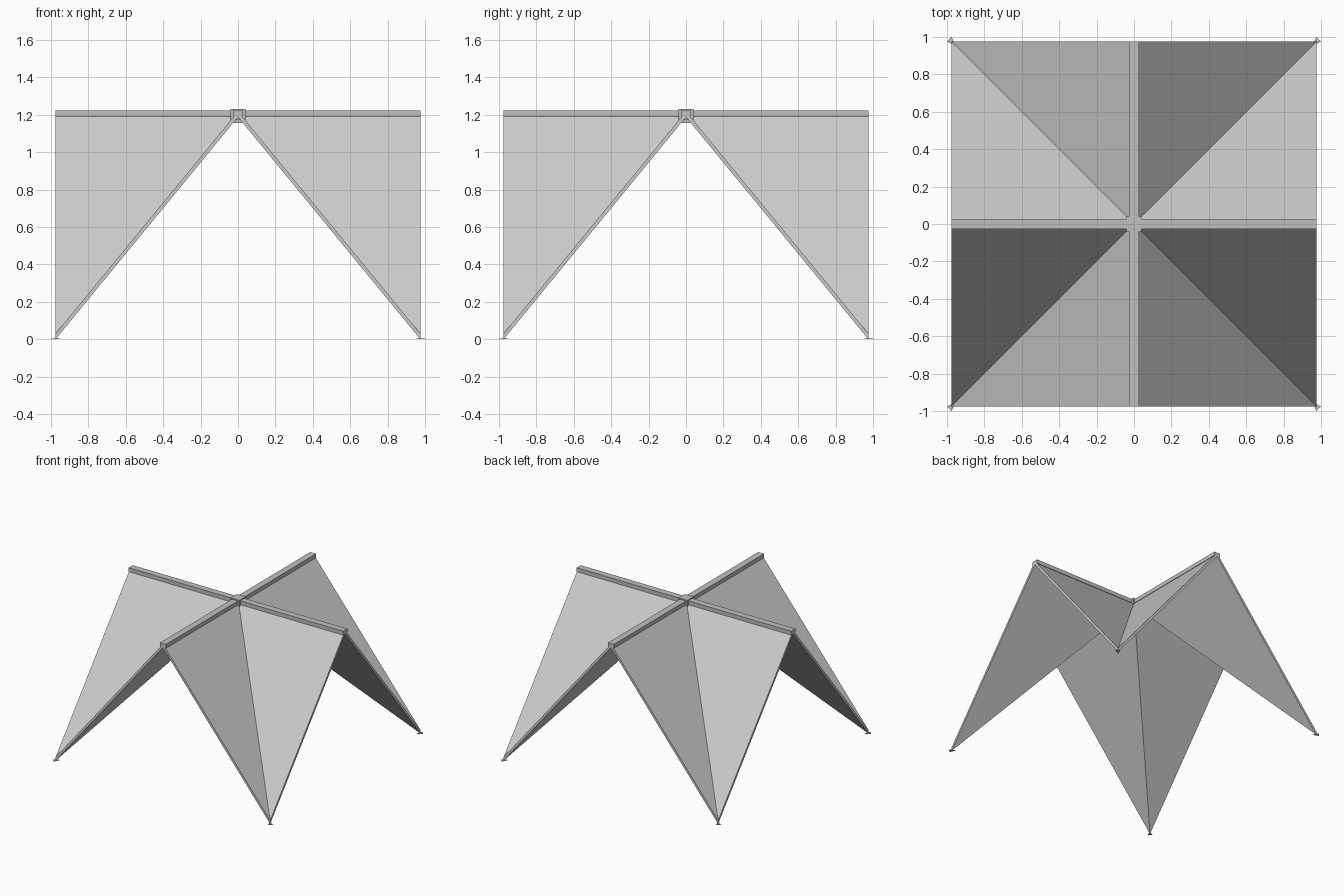
import bpy
import bmesh
from math import pi
from mathutils import Matrix

if "Cube" in bpy.data.objects:
    bpy.data.objects.remove(bpy.data.objects["Cube"])

HALF = 0.975      # half span of the canopy
RIDGE = 1.218     # height of the panel ridge
THICK = 0.03      # vertical panel thickness


def make_material(name, rgb):
    mat = bpy.data.materials.new(name)
    mat.use_nodes = True
    mat.diffuse_color = (*rgb, 1)
    mat.node_tree.nodes["Principled BSDF"].inputs["Base Color"].default_value = (*rgb, 1)
    return mat


PANEL = make_material("panel grey", (0.6, 0.6, 0.6))
FRAME = make_material("frame grey", (0.52, 0.53, 0.52))


def finish(name, bm, mat, matrix=Matrix()):
    bm.transform(matrix)
    bmesh.ops.recalc_face_normals(bm, faces=bm.faces)
    mesh = bpy.data.meshes.new(name)
    bm.to_mesh(mesh)
    bm.free()
    mesh.materials.append(mat)
    obj = bpy.data.objects.new(name, mesh)
    bpy.context.collection.objects.link(obj)
    return obj


def box(name, size, centre, mat):
    bm = bmesh.new()
    bmesh.ops.create_cube(bm, size=1)
    finish(name, bm, mat, Matrix.Translation(centre) @ Matrix.Diagonal((*size, 1)))


def slab(name, outline, depth, mat, matrix):
    """Extrude an outline straight down."""
    bm = bmesh.new()
    face = bm.faces.new([bm.verts.new(p) for p in outline])
    ext = bmesh.ops.extrude_face_region(bm, geom=[face])
    moved = [v for v in ext["geom"] if isinstance(v, bmesh.types.BMVert)]
    bmesh.ops.translate(bm, verts=moved, vec=(0, 0, -depth))
    finish(name, bm, mat, matrix)


# Two sloping panels and a foot for each quarter
for i in range(4):
    turn = Matrix.Rotation(i * pi / 2, 4, "Z")
    for side, sign in (("left", 1), ("right", -1)):
        outline = [(0, 0, RIDGE), (0, -HALF, RIDGE), (sign * HALF, -HALF, THICK)]
        slab(f"{side}_panel_{i + 1}", outline, THICK, PANEL, turn)
    foot = [(1, HALF, 0.004), (HALF, 1, 0.004), (0.955, 0.955, 0.004)]
    slab(f"foot_{i + 1}", foot, 0.004, FRAME, turn)

# Crossing ridge beams
box("ridge_beam_side", (2 * HALF, 0.054, 0.032), (0, 0, 1.206), FRAME)
box("ridge_beam_front", (0.054, 2 * HALF, 0.032), (0, 0, 1.206), FRAME)

# Centre hub with its lower plug
box("hub", (0.08, 0.08, 0.055), (0, 0, 1.2025), FRAME)
box("hub_plug", (0.045, 0.045, 0.03), (0, 0, 1.17), FRAME)
